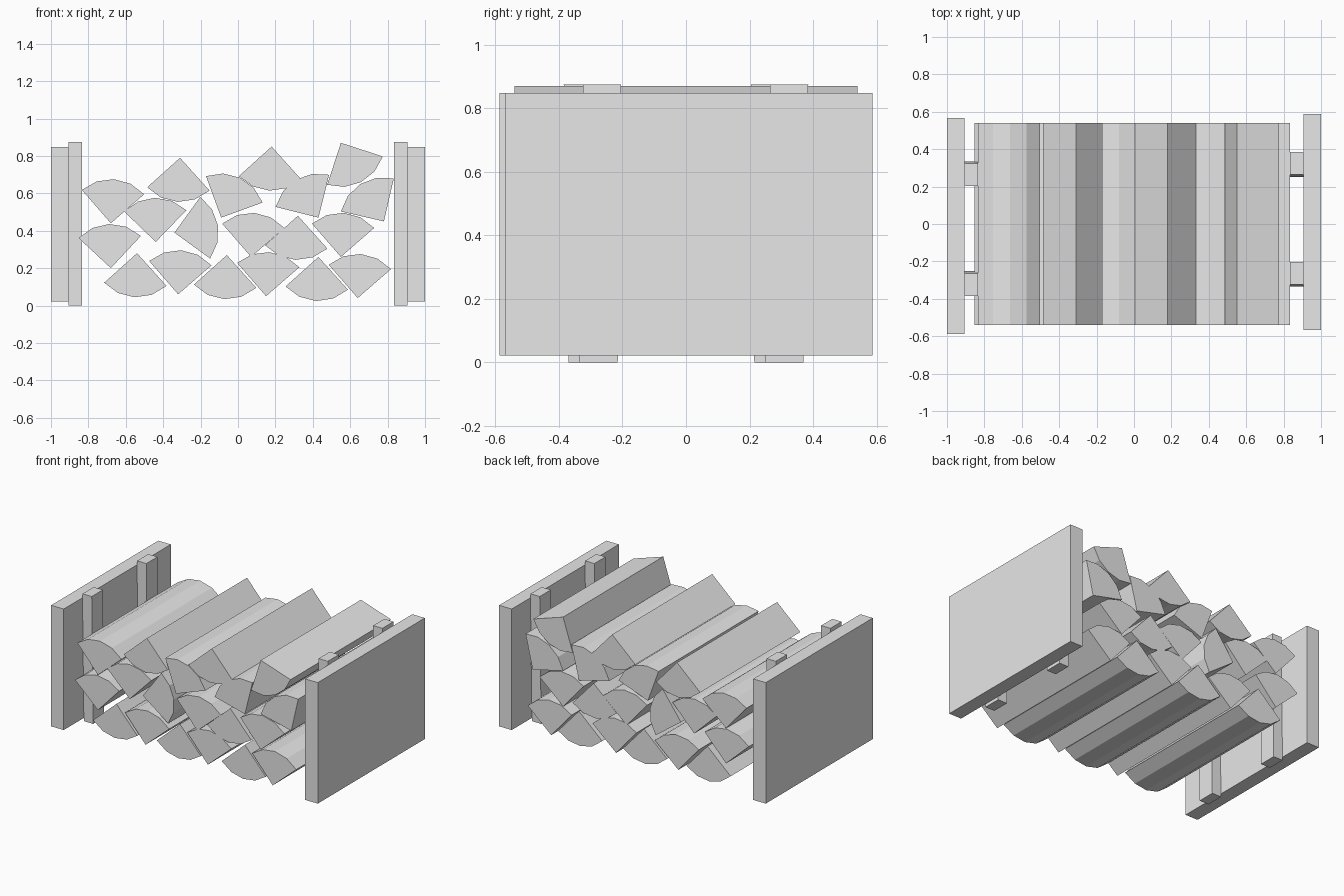
import bpy
import bmesh
from math import cos, sin, radians
from mathutils import Matrix

cube = bpy.data.objects.get("Cube")
if cube:
    bpy.data.objects.remove(cube, do_unlink=True)

# Single plain grey for the whole model
grey = bpy.data.materials.new("plain_grey")
grey.use_nodes = True
colour = (0.8, 0.8, 0.8, 1)
grey.diffuse_color = colour
grey.node_tree.nodes["Principled BSDF"].inputs["Base Color"].default_value = colour


def finish(name, bm):
    bmesh.ops.recalc_face_normals(bm, faces=bm.faces)
    mesh = bpy.data.meshes.new(name)
    bm.to_mesh(mesh)
    bm.free()
    mesh.materials.append(grey)
    obj = bpy.data.objects.new(name, mesh)
    bpy.context.collection.objects.link(obj)
    return obj


def prism(name, outline, axis_vector):
    """Extrude a flat outline along a vector into a closed solid."""
    bm = bmesh.new()
    face = bm.faces.new([bm.verts.new(p) for p in outline])
    new = bmesh.ops.extrude_face_region(bm, geom=[face], use_keep_orig=True)
    moved = [g for g in new["geom"] if isinstance(g, bmesh.types.BMVert)]
    bmesh.ops.translate(bm, verts=moved, vec=axis_vector)
    return finish(name, bm)


# Split logs: quarter wedges given by split edge x, z and the bark direction
RADIUS = 0.236
HALF_LENGTH = 0.54
ARC_STEPS = 4


def split_log(name, x, z, direction):
    outline = [(x, -HALF_LENGTH, z)]
    for i in range(ARC_STEPS + 1):
        angle = radians(direction - 45 + 90 * i / ARC_STEPS)
        outline.append((x + RADIUS * cos(angle), -HALF_LENGTH, z + RADIUS * sin(angle)))
    prism(name, outline, (0, 2 * HALF_LENGTH, 0))


UP, DOWN = 86, 267
rows = {
    "bottom_log": [(-.54, .28, DOWN), (-.32, .06, UP), (-.06, .27, DOWN),
                   (.15, .05, UP), (.43, .26, DOWN), (.64, .04, UP)],
    "lower_log": [(-.68, .20, 92), (-.34, .39, 9), (.07, .26, UP),
                  (.32, .48, DOWN), (.55, .26, UP)],
    "upper_log": [(-.68, .44, UP), (-.44, .34, 91), (-.09, .47, 65),
                  (.43, .47, 121), (.78, .45, 122)],
    "top_log": [(-.31, .79, DOWN), (.18, .85, DOWN), (.55, .87, -63)],
}
for row, logs in rows.items():
    for number, (x, z, direction) in enumerate(logs, 1):
        split_log(f"{row}_{number}", x, z, direction)


# Rack end: an upright board with two slightly leaning posts on its inner side
def leaning_bar(name, x0, x1, y0, y1, z0, z1, lean=0):
    outline = [(x0, y0, z0), (x0, y1, z0), (x0, y1 + lean, z1), (x0, y0 + lean, z1)]
    return prism(name, outline, (x1 - x0, 0, 0))


def rack_end(side):
    return [
        leaning_bar(f"{side}_end_board", .905, 1, -.568, .587, .022, .848),
        leaning_bar(f"{side}_front_post", .835, .905, -.335, -.215, 0, .875, .011),
        leaning_bar(f"{side}_back_post", .835, .905, .25, .37, 0, .875, .015),
    ]


rack_end("left")
# The opposite end is the same piece turned half a circle
for part in rack_end("right"):
    part.data.transform(Matrix.Rotation(radians(180), 4, "Z"))
